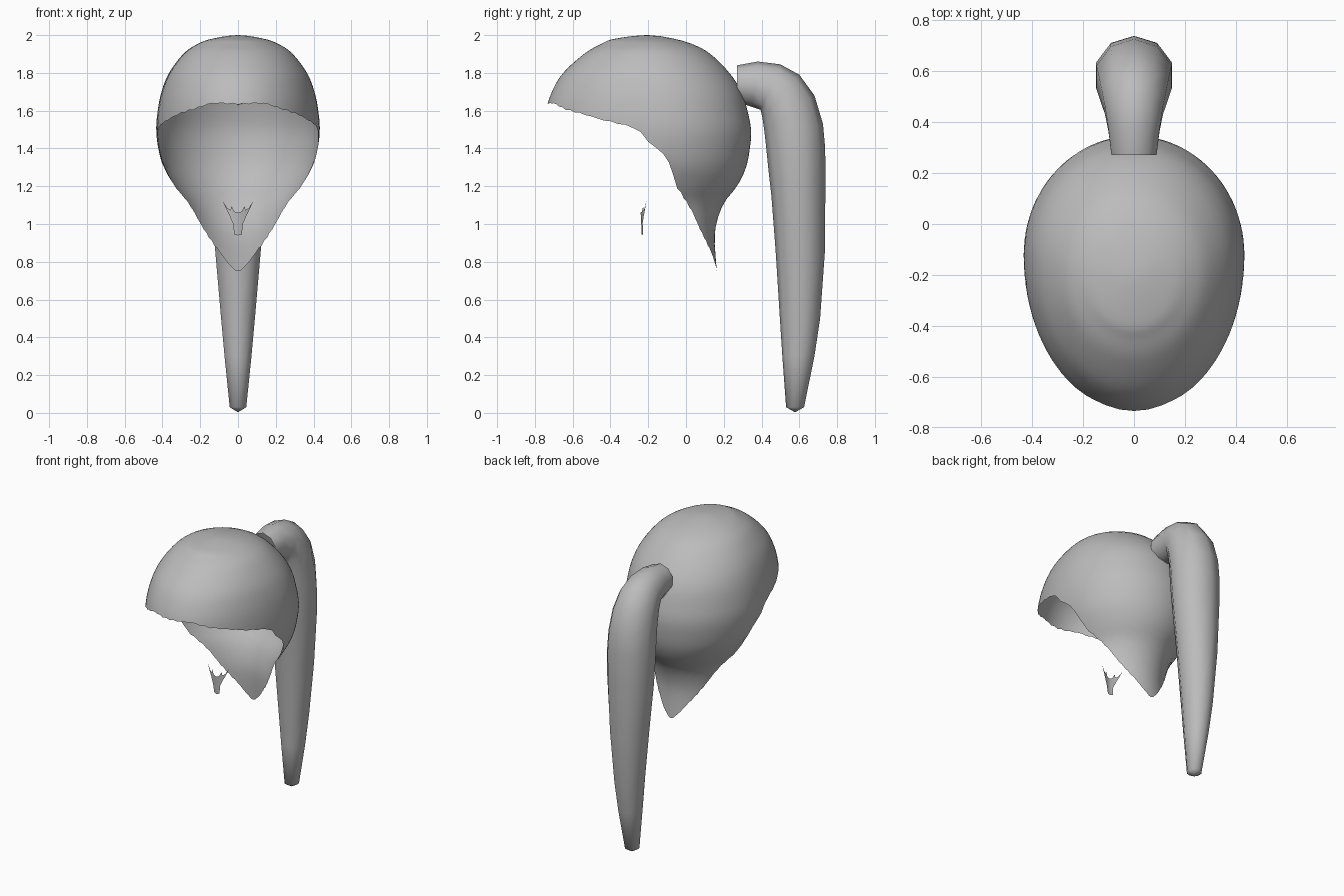
import bpy, bmesh, math
from mathutils import Vector

if "Cube" in bpy.data.objects:
    bpy.data.objects.remove(bpy.data.objects["Cube"], do_unlink=True)

GREY = (0.5, 0.5, 0.5, 1)
mat = bpy.data.materials.new("plain grey")
mat.use_nodes = True
mat.diffuse_color = GREY
mat.node_tree.nodes["Principled BSDF"].inputs["Base Color"].default_value = GREY


def finish(name, bm, weld=False):
    if weld:
        bmesh.ops.remove_doubles(bm, verts=bm.verts, dist=0.0001)
    for face in bm.faces:
        face.smooth = True
    mesh = bpy.data.meshes.new(name)
    bm.to_mesh(mesh)
    bm.free()
    mesh.materials.append(mat)
    obj = bpy.data.objects.new(name, mesh)
    bpy.context.collection.objects.link(obj)
    return obj


def skin(bm, rows, closed=True):
    """Bridge equal rows of points with quads."""
    grid = [[bm.verts.new(p) for p in row] for row in rows]
    n = len(rows[0])
    for top, low in zip(grid, grid[1:]):
        for j in range(n if closed else n - 1):
            k = (j + 1) % n
            bm.faces.new((top[j], top[k], low[k], low[j]))
    return grid


def lookup(x, pairs):
    """Piecewise linear interpolation."""
    for (x0, y0), (x1, y1) in zip(pairs, pairs[1:]):
        if x <= x1:
            return y0 + (y1 - y0) * max(0, x - x0) / (x1 - x0)
    return pairs[-1][1]


def spline(rows, s):
    """Catmull-Rom point; the first and last rows are guides."""
    i = min(int(s), len(rows) - 4)
    t = s - i
    return [0.5 * (2*b + (c - a)*t + (2*a - 5*b + 4*c - d)*t*t
                   + (3*b - a - 3*c + d)*t**3)
            for a, b, c, d in zip(*rows[i:i + 4])]


# Hair cap sections: height, centre y, front reach, back reach, half width
sections = [
    (1.98, -.20, -.18, -.14, -.14),
    (2.0, -.20, 0, 0, 0),
    (1.98, -.20, .18, .14, .14),
    (1.95, -.19, .265, .23, .22),
    (1.9, -.18, .36, .31, .29),
    (1.8, -.16, .49, .39, .365),
    (1.7, -.14, .57, .435, .405),
    (1.6, -.13, .61, .455, .425),
    (1.5, -.12, .62, .465, .433),
    (1.4, -.12, .61, .458, .422),
    (1.3, -.12, .58, .438, .395),
    (1.2, -.12, .53, .39, .34),
    (1.11, -.12, .48, .32, .285),
    (1.0, -.12, .4, .28, .26),
    (.9, -.12, .35, .272, .25),
    (.75, -.12, .3, .283, .25),
    (.6, -.12, .3, .29, .25),
]
# Hairline height by angle from the back of the head
hairline = [(0, .75), (4, .755), (9, .78), (15, .8), (32, .9), (50, 1.0),
            (65, 1.1), (80, 1.2), (87, 1.34), (97, 1.43), (103, 1.51),
            (112, 1.535), (122, 1.55), (140, 1.6), (160, 1.635), (180, 1.64)]
depth = sorted((-row[0], i) for i, row in enumerate(sections[1:-1]))
COLS, ROWS = 96, 30
ends = []
for j in range(COLS):
    deg = 360 * j / COLS
    deg = min(deg, 360 - deg)
    ragged = .008 * math.sin(deg * .55) * math.sin(deg * 1.3) * (deg > 10)
    ends.append(lookup(-lookup(deg, hairline) - ragged, depth))
rows = []
for k in range(ROWS + 1):
    row = []
    for j, end in enumerate(ends):
        th = 2 * math.pi * j / COLS
        z, yc, front, back, half = spline(sections, end * k / ROWS)
        c = math.cos(th)
        row.append((half * math.sin(th), yc + c * (back if c > 0 else front), z))
    rows.append(row)
bm = bmesh.new()
skin(bm, rows)
finish("hair_cap", bm, weld=True)

# Ponytail rings: outer y, outer z, inner y, inner z, half width
rings = [
    (.27, 1.84, .27, 1.645, .093),
    (.38, 1.86, .35, 1.62, .105),
    (.50, 1.845, .395, 1.605, .12),
    (.60, 1.79, .405, 1.56, .135),
    (.68, 1.68, .415, 1.49, .147),
    (.725, 1.53, .425, 1.40, .155),
    (.737, 1.4, .435, 1.3, .157),
    (.738, 1.2, .452, 1.15, .152),
    (.735, .85, .475, .85, .126),
    (.71, .5, .497, .5, .094),
    (.68, .3, .51, .3, .075),
    (.625, .03, .53, .03, .046),
]
SIDES = 10
rows = []
for oy, oz, iy, iz, half in rings:
    outer, inner = Vector((0, oy, oz)), Vector((0, iy, iz))
    mid, arm = (outer + inner) / 2, (outer - inner) / 2
    rows.append([mid + arm * math.cos(a) + Vector((half * math.sin(a), 0, 0))
                 for a in (2 * math.pi * j / SIDES for j in range(SIDES))])
bm = bmesh.new()
last = skin(bm, rows)[-1]
tip = bm.verts.new((0, .577, .003))
for j in range(SIDES):
    bm.faces.new((last[j], last[(j + 1) % SIDES], tip))
finish("ponytail", bm)

# Small forked tuft under the chin: x and height of upper and lower edges
upper = [(0, 1.06), (.02, 1.066), (.035, 1.095), (.04, 1.073), (.055, 1.083), (.08, 1.12)]
lower = [(0, .94), (.02, .945), (.026, 1.0), (.045, 1.045), (.058, 1.07), (.08, 1.119)]


def tuft_edge(half):
    full = [(-x, z) for x, z in reversed(half[1:])] + half
    return [(x, -.24 + .03 * abs(x) / .08 + .006 * (z < .95), z) for x, z in full]


bm = bmesh.new()
skin(bm, [tuft_edge(lower), tuft_edge(upper)], closed=False)
bmesh.ops.reverse_faces(bm, faces=[f for f in bm.faces if f.calc_center_median().y > 0])
for face in bm.faces:
    face.normal_update()
    if face.normal.y > 0:
        face.normal_flip()
finish("chin_tuft", bm)
